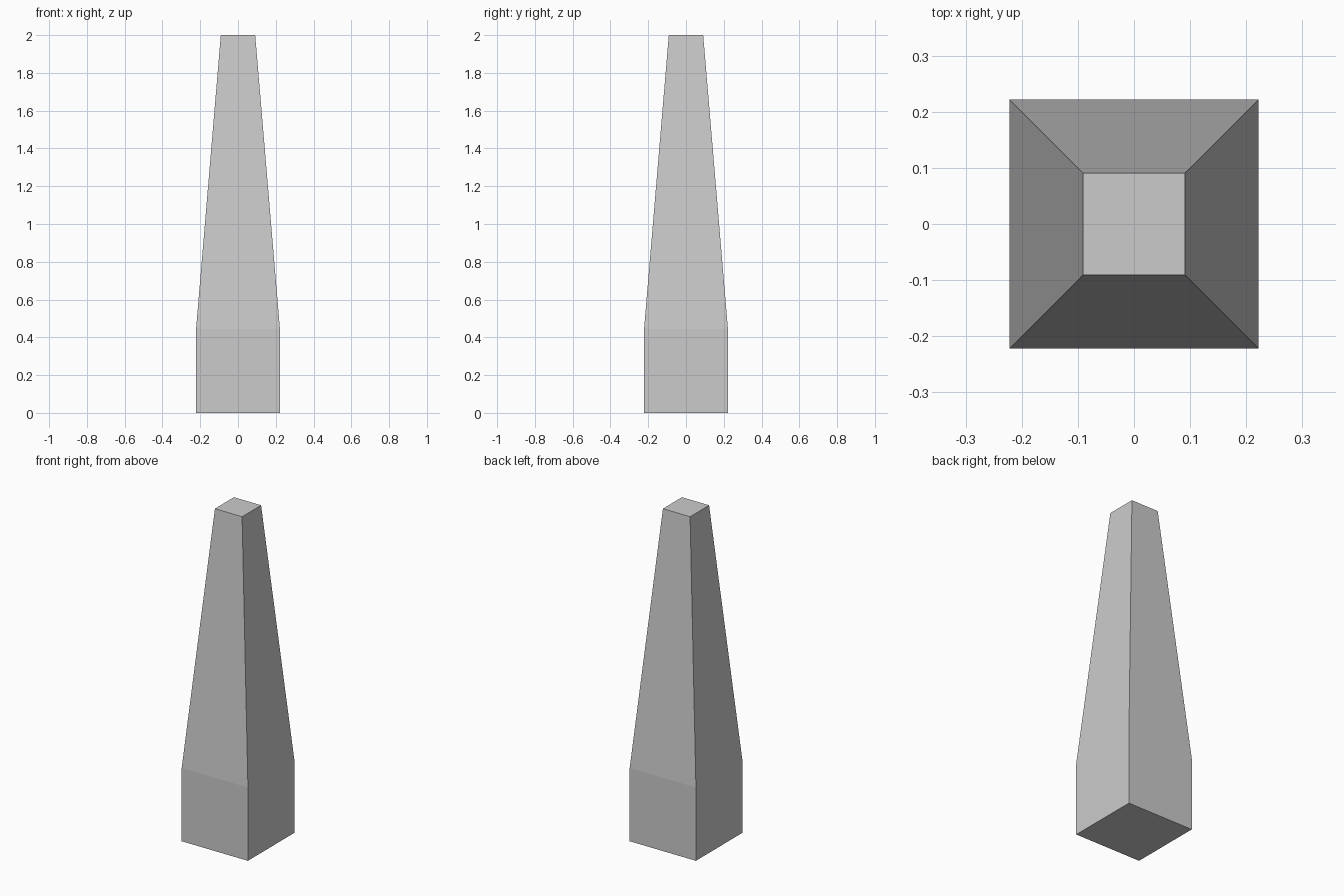
import bpy, bmesh

if "Cube" in bpy.data.objects:
    bpy.data.objects.remove(bpy.data.objects["Cube"])

# Square post: straight cube base with a long tapered shaft, one closed solid
BASE, TOP = 0.222, 0.091          # half widths
PROFILE = [(BASE, 0.0), (BASE, 0.444), (TOP, 2.0)]

bm = bmesh.new()
rings = [[bm.verts.new((sx * h, sy * h, z))
          for sx, sy in ((-1, -1), (1, -1), (1, 1), (-1, 1))]
         for h, z in PROFILE]

# Side walls between neighbouring rings
for low, high in zip(rings, rings[1:]):
    for i in range(4):
        j = (i + 1) % 4
        bm.faces.new((low[i], low[j], high[j], high[i]))

# Bottom and top caps
bm.faces.new(rings[0][::-1])
bm.faces.new(rings[-1])

mesh = bpy.data.meshes.new("tapered_post")
bm.to_mesh(mesh)
bm.free()
bpy.context.collection.objects.link(bpy.data.objects.new("tapered_post", mesh))
